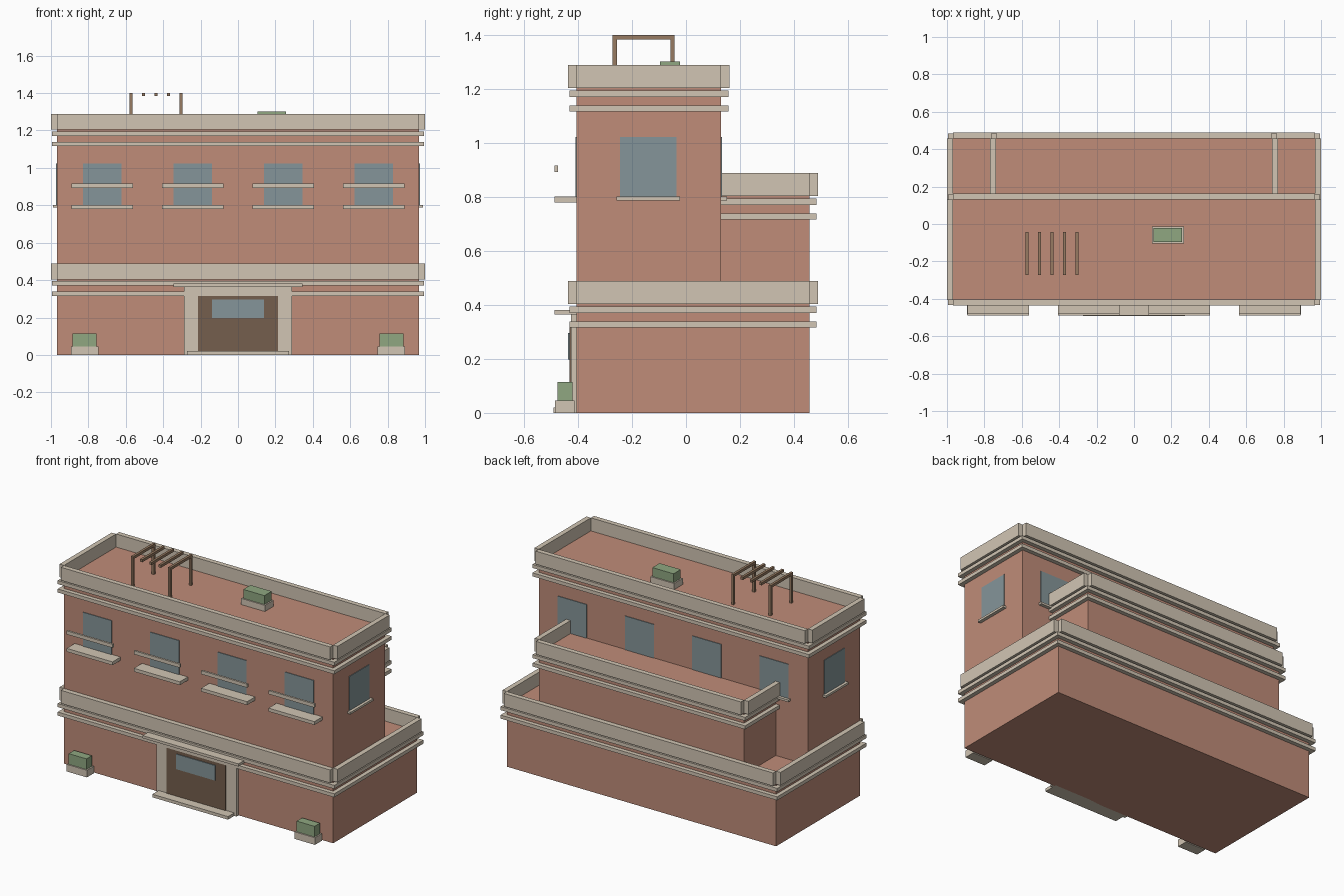
import bpy

if "Cube" in bpy.data.objects:
    bpy.data.objects.remove(bpy.data.objects["Cube"])


def material(name, r, g, b):
    m = bpy.data.materials.new(name)
    m.diffuse_color = [(c / 255) ** 2.2 for c in (r, g, b)] + [1]
    m.use_nodes = True
    m.node_tree.nodes["Principled BSDF"].inputs["Base Color"].default_value = m.diffuse_color
    return m


BRICK = material("brick", 190, 139, 120)
STONE = material("stone", 208, 196, 178)
GLASS = material("glass", 132, 148, 152)
WOOD = material("wood", 150, 122, 98)
DOOR = material("door_brown", 116, 95, 78)
GREEN = material("foliage", 142, 166, 128)


def box(name, x0, x1, y0, y1, z0, z1, mat):
    """Axis-aligned box given by its limits."""
    sx, sy, sz = (x1 - x0) / 2, (y1 - y0) / 2, (z1 - z0) / 2
    v = [(i * sx, j * sy, k * sz) for i in (-1, 1) for j in (-1, 1) for k in (-1, 1)]
    f = [(0, 1, 3, 2), (4, 6, 7, 5), (0, 4, 5, 1), (2, 3, 7, 6), (0, 2, 6, 4), (1, 5, 7, 3)]
    me = bpy.data.meshes.new(name)
    me.from_pydata(v, [], f)
    me.materials.append(mat)
    ob = bpy.data.objects.new(name, me)
    ob.location = ((x0 + x1) / 2, (y0 + y1) / 2, (z0 + z1) / 2)
    bpy.context.collection.objects.link(ob)
    return ob


FRONT, MID, BACK = -0.405, 0.13, 0.457   # wall planes
W = 0.968                                # half width of the main walls
T = 0.032                                # parapet thickness


def storey(name, w, y0, y1, z0, roof, front=True):
    """Brick block with two cornice bands and a parapet with open corners."""
    box(name + "_walls", -w, w, y0, y1, z0, roof, BRICK)
    o = T - 0.005
    yf = y0 - o if front else y0
    for i, (a, b) in enumerate(((-0.088, -0.065), (-0.033, -0.010))):
        box(f"{name}_cornice_{i}", -w - o, w + o, yf, y1 + o, roof + a, roof + b, STONE)
    za, zb = roof, roof + 0.085
    for s, x in (("left", -w - T), ("right", w)):
        box(f"{name}_parapet_{s}", x, x + T, y0, y1, za, zb, STONE)
    box(name + "_parapet_back", -w, w, y1, y1 + T, za, zb, STONE)
    if front:
        box(name + "_parapet_front", -w, w, y0 - T, y0, za, zb, STONE)


storey("ground_floor", W, FRONT, BACK, 0, 0.404)
storey("rear_terrace", 0.737, MID, BACK, 0.404, 0.804, front=False)
storey("upper_floor", W, FRONT, MID, 0.404, 1.204)

# Front and back windows, front balconies and rails, back sills
for i in range(4):
    x = -0.726 + 0.484 * i
    box(f"front_window_{i}", x - 0.104, x + 0.104, FRONT - 0.004, FRONT + 0.01, 0.80, 1.023, GLASS)
    box(f"balcony_slab_{i}", x - 0.165, x + 0.165, -0.488, FRONT + 0.01, 0.78, 0.802, STONE)
    box(f"balcony_rail_{i}", x - 0.165, x + 0.165, -0.488, -0.475, 0.893, 0.916, STONE)
    box(f"back_window_{i}", x - 0.104, x + 0.104, MID - 0.01, MID + 0.004, 0.80, 1.023, GLASS)
    box(f"back_sill_{i}", x - 0.117, x + 0.117, MID - 0.01, MID + 0.022, 0.787, 0.801, STONE)

# Side windows with sills
for n, s in (("left", -1), ("right", 1)):
    a, b, c = sorted((s * (W - 0.01), s * (W + 0.004))), sorted((s * (W - 0.01), s * 0.99)), -0.14
    box(f"{n}_window", *a, c - 0.104, c + 0.104, 0.80, 1.023, GLASS)
    box(f"{n}_sill", *b, c - 0.117, c + 0.117, 0.787, 0.801, STONE)

# Entrance
box("door_surround", -0.288, 0.288, -0.427, FRONT + 0.01, 0, 0.364, STONE)
box("door", -0.213, 0.213, -0.432, FRONT, 0.01, 0.322, DOOR)
box("door_glass", -0.14, 0.14, -0.437, -0.42, 0.198, 0.296, GLASS)
box("door_canopy", -0.345, 0.345, -0.488, FRONT + 0.01, 0.364, 0.381, STONE)
box("door_step", -0.272, 0.272, -0.491, FRONT + 0.01, 0, 0.02, STONE)


def planter(name, x, y, z, hx, hy, hb, ht):
    box(name + "_box", x - hx, x + hx, y - hy, y + hy, z, z + hb, STONE)
    box(name + "_plants", x - hx + 0.009, x + hx - 0.009, y - hy + 0.008, y + hy - 0.008,
        z + hb, z + ht, GREEN)


planter("left_planter", -0.82, -0.449, 0, 0.073, 0.036, 0.046, 0.115)
planter("right_planter", 0.82, -0.449, 0, 0.073, 0.036, 0.046, 0.115)
planter("roof_planter", 0.181, -0.059, 1.204, 0.085, 0.045, 0.04, 0.098)

# Roof pergola: five slats, four posts
for i in range(5):
    x = -0.573 + 0.067 * i
    box(f"pergola_slat_{i}", x - 0.008, x + 0.008, -0.272, -0.042, 1.384, 1.401, WOOD)
    if i in (0, 4):
        for n, y in (("front", -0.264), ("back", -0.050)):
            box(f"pergola_post_{n}_{i}", x - 0.008, x + 0.008, y - 0.008, y + 0.008, 1.2, 1.384, WOOD)
